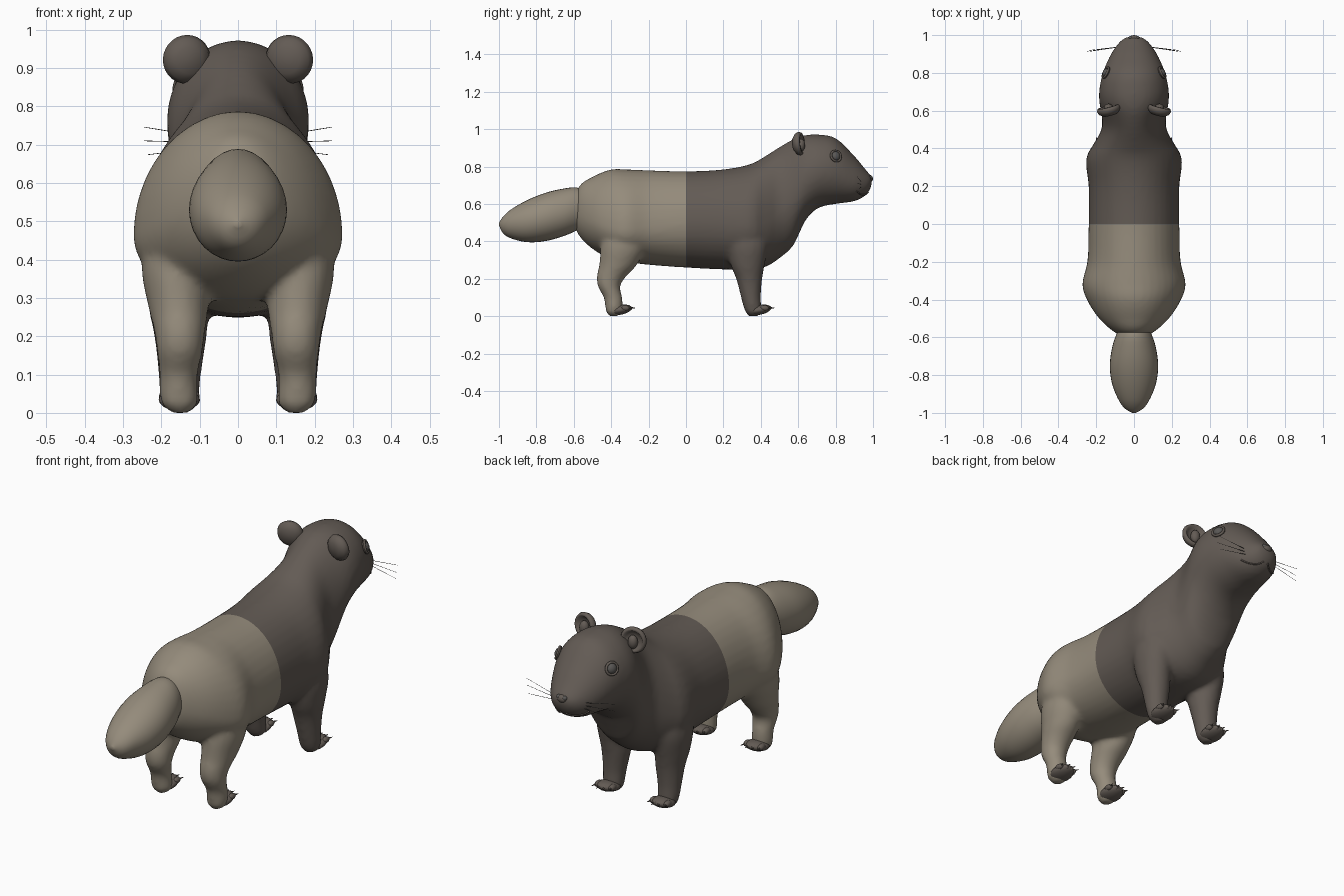
import bpy, bmesh, math
from mathutils import Vector, Matrix

if "Cube" in bpy.data.objects:
    bpy.data.objects.remove(bpy.data.objects["Cube"])


def material(name, rgb):
    m = bpy.data.materials.new(name)
    m.diffuse_color = (*rgb, 1)
    m.use_nodes = True
    m.node_tree.nodes["Principled BSDF"].inputs["Base Color"].default_value = m.diffuse_color
    return m


TAN = material("tan fur", (0.30, 0.26, 0.20))
DARK = material("dark brown fur", (0.125, 0.105, 0.09))
EYE = material("eye grey", (0.10, 0.095, 0.09))


def finish(name, bm, mats):
    bmesh.ops.recalc_face_normals(bm, faces=bm.faces)
    for f in bm.faces:
        f.smooth = True
    me = bpy.data.meshes.new(name)
    bm.to_mesh(me)
    bm.free()
    for m in mats:
        me.materials.append(m)
    ob = bpy.data.objects.new(name, me)
    bpy.context.collection.objects.link(ob)
    return ob


def curve_at(rows, t):
    """Smooth interpolation of table rows, keyed on the first column."""
    n = len(rows)
    i = 0
    while i < n - 2 and t > rows[i + 1][0]:
        i += 1

    def slope(k, c):
        a, b = rows[max(k - 1, 0)], rows[min(k + 1, n - 1)]
        return (b[c] - a[c]) / (b[0] - a[0])
    h = rows[i + 1][0] - rows[i][0]
    u = (t - rows[i][0]) / h
    return [(2*u**3 - 3*u*u + 1) * rows[i][c] + (u**3 - 2*u*u + u) * h * slope(i, c)
            + (3*u*u - 2*u**3) * rows[i+1][c] + (u**3 - u*u) * h * slope(i+1, c)
            for c in range(1, len(rows[0]))]


def loft(bm, rings):
    loops = [[bm.verts.new(p) for p in r] for r in rings]
    n = len(loops[0])
    for a, b in zip(loops, loops[1:]):
        for i in range(n):
            bm.faces.new((a[i], a[(i+1) % n], b[(i+1) % n], b[i]))
    bm.faces.new(loops[0][::-1])
    bm.faces.new(loops[-1])


def skin_point(rows, y, a):
    """Point on a lengthwise form; a = 0 is the +x side, 90 degrees the top."""
    top, bot, mid, w = curve_at(rows, y)
    s = math.sin(a)
    return Vector((w * math.cos(a), y, mid + s * (top - mid if s > 0 else mid - bot)))


def along_y(bm, rows, steps, n=40):
    y0, y1 = rows[0][0], rows[-1][0]
    ys = [y0 + (y1 - y0) * (0.5 - 0.5 * math.cos(math.pi * k / steps)) for k in range(steps + 1)]
    loft(bm, [[skin_point(rows, y, math.tau * i / n) for i in range(n)] for y in ys])


def ellipsoid(bm, loc, radii, rot=Matrix(), seg=16):
    mat = Matrix.Translation(loc) @ rot @ Matrix.Diagonal((*radii, 1))
    bmesh.ops.create_uvsphere(bm, u_segments=seg, v_segments=seg // 2 + 2, radius=1, matrix=mat)


def aim(d):
    return Vector(d).to_track_quat('Z', 'Y').to_matrix().to_4x4()


def spike(bm, a, b, r1, r2, seg=6):
    a, b = Vector(a), Vector(b)
    bmesh.ops.create_cone(bm, cap_ends=True, segments=seg, radius1=r1, radius2=r2, depth=(b - a).length,
                          matrix=Matrix.Translation((a + b) / 2) @ aim(b - a))


# y, top z, bottom z, widest z, half width
BODY = [(-0.60, .60, .50, .55, .04), (-0.575, .69, .435, .54, .10), (-0.5, .745, .36, .51, .185),
        (-0.4, .785, .305, .47, .25), (-0.32, .785, .29, .46, .274), (-0.2, .78, .275, .47, .247),
        (0, .775, .26, .49, .24), (.2, .785, .25, .49, .24), (.35, .815, .25, .48, .253),
        (.43, .86, .265, .49, .21), (.5, .905, .31, .55, .172), (.58, .95, .385, .66, .172),
        (.63, .967, .50, .73, .182), (.7, .972, .575, .765, .185), (.8, .952, .60, .77, .165),
        (.9, .857, .615, .725, .122), (.96, .785, .645, .715, .08), (.985, .755, .68, .72, .05),
        (.995, .735, .71, .722, .02)]
TAIL = [(-1.0, .50, .485, .49, .008), (-.98, .53, .445, .49, .045), (-.94, .568, .418, .50, .077),
        (-.85, .62, .396, .51, .115), (-.75, .66, .402, .53, .128), (-.65, .683, .43, .55, .115),
        (-.58, .687, .46, .57, .092), (-.5, .65, .50, .57, .06)]
# z, x, y, half width x, half depth y
HIND = [(.0, .152, -.385, .025, .025), (.012, .152, -.385, .045, .04), (.05, .155, -.385, .05, .047),
        (.1, .155, -.39, .05, .05), (.16, .152, -.412, .06, .06), (.21, .152, -.40, .066, .078),
        (.27, .155, -.365, .078, .10), (.38, .162, -.335, .09, .12), (.5, .15, -.33, .08, .10)]
FORE = [(.0, .15, .36, .025, .025), (.012, .15, .36, .045, .038), (.05, .152, .355, .052, .048),
        (.1, .152, .347, .056, .053), (.2, .15, .338, .069, .07), (.27, .155, .33, .078, .09),
        (.38, .155, .33, .09, .11), (.5, .14, .33, .08, .10)]

# body, head and legs fused into one smooth skin
bm = bmesh.new()
along_y(bm, BODY, 70)
for leg in (HIND, FORE):
    for s in (1, -1):
        rings = []
        for k in range(25):
            z = .5 * k / 24
            x, y, rx, ry = curve_at(leg, z)
            rings.append([(s * x + rx * math.cos(math.tau * i / 20), y + ry * math.sin(math.tau * i / 20), z)
                          for i in range(20)])
        loft(bm, rings)
body = finish("body", bm, [])
rem = body.modifiers.new("fuse", 'REMESH')
rem.mode, rem.voxel_size = 'VOXEL', .012
smo = body.modifiers.new("soften", 'SMOOTH')
smo.factor, smo.iterations = .5, 8
fused = bpy.data.meshes.new_from_object(body.evaluated_get(bpy.context.evaluated_depsgraph_get()))
body.modifiers.clear()

# clean cut between the two fur colours
bm = bmesh.new()
bm.from_mesh(fused)
bmesh.ops.bisect_plane(bm, geom=bm.verts[:] + bm.edges[:] + bm.faces[:],
                       plane_co=(0, 0, 0), plane_no=(0, 1, 0))
for f in bm.faces:
    f.smooth = True
    f.material_index = int(f.calc_center_median().y > 0)
bm.to_mesh(body.data)
bm.free()
body.data.materials.append(TAN)
body.data.materials.append(DARK)

# tail
bm = bmesh.new()
along_y(bm, TAIL, 30, 32)
finish("tail", bm, [TAN])

for s, side in ((1, "right"), (-1, "left")):
    # paws with toes and claws
    for name, y in (("hind", -.385), ("front", .36)):
        bm = bmesh.new()
        ellipsoid(bm, (s * .153, y + .035, .034), (.054, .062, .026), Matrix.Rotation(.2, 4, 'X'))
        for k in (-1.5, -.5, .5, 1.5):
            x, ty = s * .153 + k * .026, y + .088 - .012 * abs(k)
            ellipsoid(bm, (x, ty - .01, .043), (.015, .026, .015), seg=10)
            spike(bm, (x, ty, .045), (x + k * .006, ty + .032, .044), .007, .001)
        finish(f"{name}_paw_{side}", bm, [DARK])

    # cupped ear made by spinning a rim profile
    bm = bmesh.new()
    tilt = Matrix.Translation((s * .132, .60, .922)) @ aim((s * .25, 1, .1)) @ Matrix.Diagonal((1, 1, 1, 1))
    prof = [(.004, -.028), (.035, -.025), (.056, -.010), (.064, .008), (.058, .022), (.048, .022),
            (.040, .010), (.022, .004), (.004, .003)]
    loft(bm, [[tilt @ Vector((r * math.cos(math.tau * i / 28), r * math.sin(math.tau * i / 28), h))
               for i in range(28)] for r, h in prof])
    ellipsoid(bm, (s * .135, .615, .915), (.024, .022, .034))
    finish(f"ear_{side}", bm, [DARK])

    # eye and eyelid ring
    a = math.radians(28)
    p = skin_point(BODY, .80, a if s > 0 else math.pi - a)
    look = aim((s * .85, .42, .3))
    bm = bmesh.new()
    ellipsoid(bm, p, (.026, .026, .02), look)
    finish(f"eye_{side}", bm, [EYE])
    bm = bmesh.new()
    place = Matrix.Translation(p) @ look
    rings = []
    for k in range(9):
        t = math.tau * k / 8
        r, h = .029 + .006 * math.cos(t), .004 + .008 * math.sin(t)
        rings.append([place @ Vector((r * math.cos(math.tau * i / 24), r * math.sin(math.tau * i / 24), h))
                      for i in range(24)])
    loft(bm, rings)
    bmesh.ops.delete(bm, geom=[f for f in bm.faces if len(f.verts) > 4], context='FACES')
    finish(f"eyelid_{side}", bm, [DARK])

    # whiskers
    bm = bmesh.new()
    for z0, z1, y1, x1 in ((.715, .746, .915, .245), (.705, .71, .912, .245), (.695, .674, .92, .235)):
        spike(bm, (s * .06, .94, z0), (s * x1, y1, z1), .0014, .0008, 4)
    finish(f"whiskers_{side}", bm, [EYE])

    # nostril and lip line
    bm = bmesh.new()
    ellipsoid(bm, (s * .016, .985, .742), (.013, .012, .011), seg=10)
    finish(f"nostril_{side}", bm, [EYE])
    bm = bmesh.new()
    pts = []
    for k in range(9):
        a = math.radians(-78 + 6 * k)
        pts.append(skin_point(BODY, .975 - .008 * k, a if s > 0 else math.pi - a))
    for p, q in zip(pts, pts[1:]):
        spike(bm, p, q, .004, .004)
    finish(f"lip_{side}", bm, [DARK])

# nose
bm = bmesh.new()
ellipsoid(bm, (0, .982, .735), (.028, .018, .02))
finish("nose", bm, [DARK])
